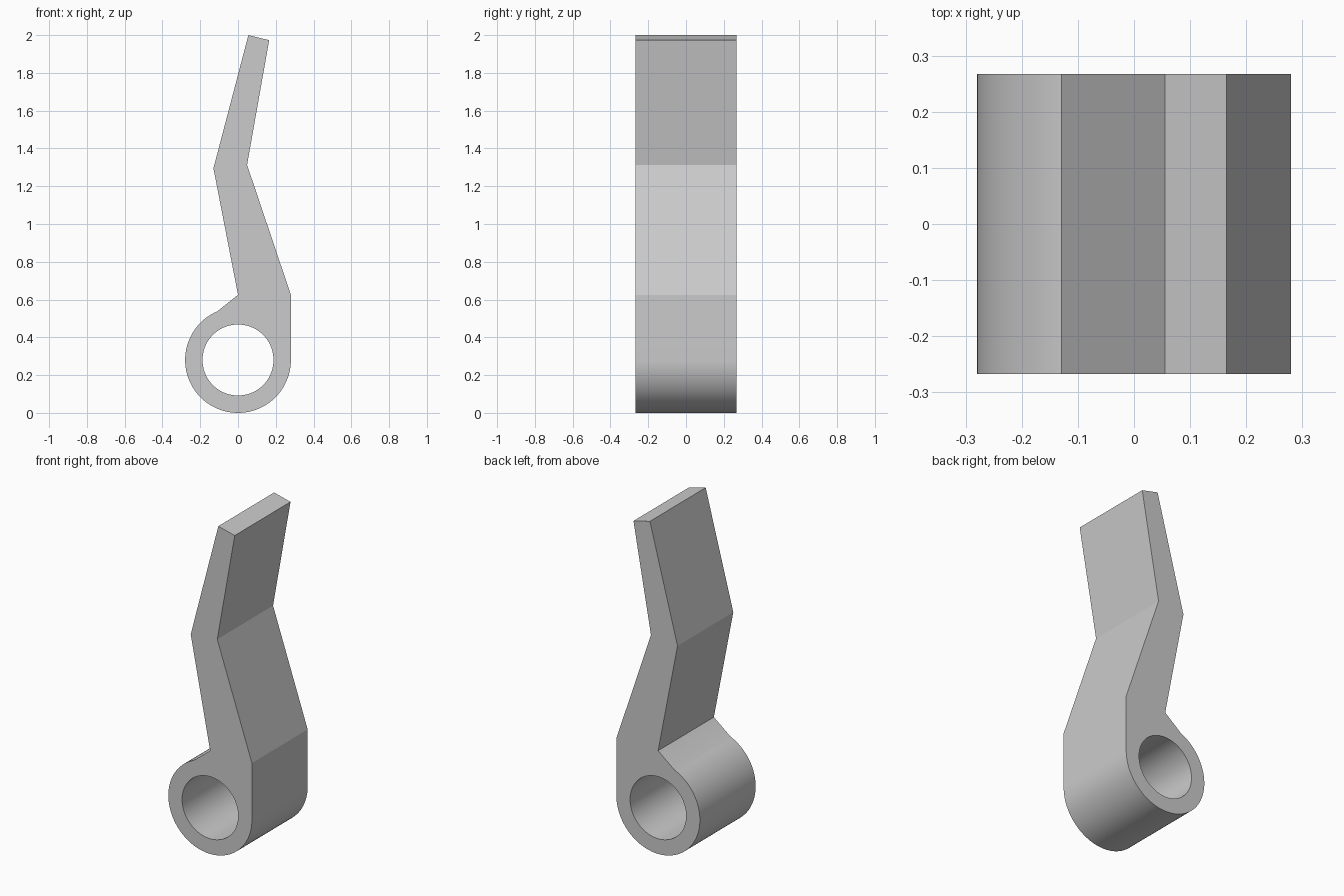
import bpy, bmesh, math
from mathutils import Vector

cube = bpy.data.objects.get("Cube")
if cube:
    bpy.data.objects.remove(cube, do_unlink=True)

HALF_DEPTH = 0.267
CENTRE_Z = 0.28


def arc(radius, start, end, steps):
    """Points on an arc around the pivot, angles in degrees."""
    angles = [math.radians(start + (end - start) * i / steps) for i in range(steps + 1)]
    return [(radius * math.cos(a), CENTRE_Z + radius * math.sin(a)) for a in angles]


# Side profile: round hub flowing into the bent arm
arm = [(0.0, 0.625), (-0.13, 1.295), (0.055, 2.0), (0.165, 1.973),
       (0.048, 1.313), (0.28, 0.625)]
outline = arc(0.28, 0, -247, 64) + arm
bore = arc(0.188, 0, 360, 72)[:-1]

bm = bmesh.new()
edges = []
for loop in (outline, bore):
    verts = [bm.verts.new((x, -HALF_DEPTH, z)) for x, z in loop]
    edges += [bm.edges.new((v, verts[i - 1])) for i, v in enumerate(verts)]
bmesh.ops.triangle_fill(bm, edges=edges, use_beauty=True, normal=(0, -1, 0))

# Give the profile its width
result = bmesh.ops.extrude_face_region(bm, geom=bm.faces[:], use_keep_orig=True)
moved = [g for g in result["geom"] if isinstance(g, bmesh.types.BMVert)]
bmesh.ops.translate(bm, verts=moved, vec=Vector((0, 2 * HALF_DEPTH, 0)))
bmesh.ops.recalc_face_normals(bm, faces=bm.faces[:])

mesh = bpy.data.meshes.new("lever_arm")
bm.to_mesh(mesh)
bm.free()

# Plain grey finish
grey = bpy.data.materials.new("light_grey")
grey.use_nodes = True
colour = (0.6, 0.6, 0.6, 1)
grey.diffuse_color = colour
grey.node_tree.nodes["Principled BSDF"].inputs["Base Color"].default_value = colour
mesh.materials.append(grey)

lever = bpy.data.objects.new("lever_arm", mesh)
bpy.context.collection.objects.link(lever)
bpy.context.view_layer.objects.active = lever
lever.select_set(True)
bpy.ops.object.shade_smooth_by_angle(angle=math.radians(15))
